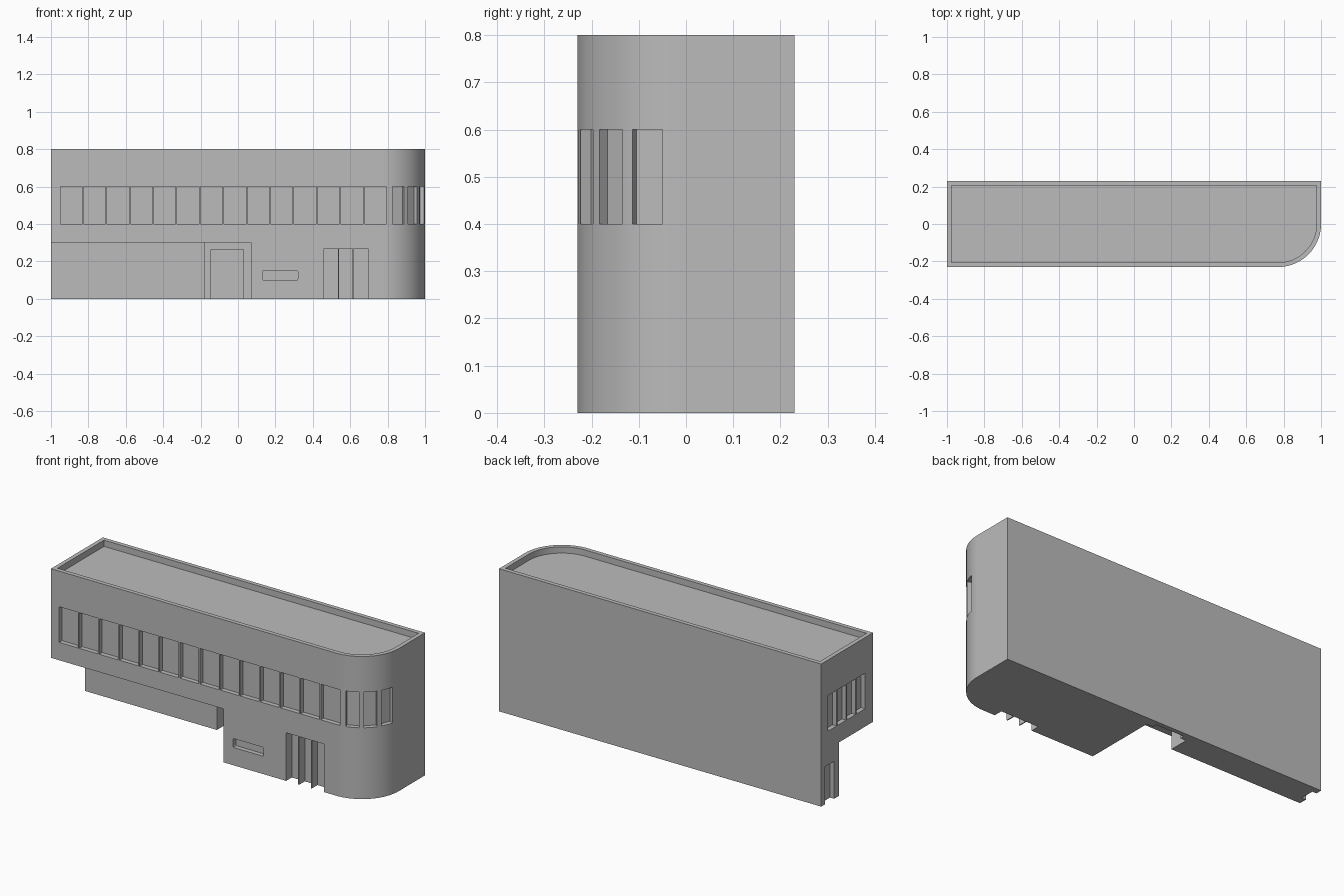
import bpy, bmesh, math
from mathutils import Matrix, Vector

cube = bpy.data.objects.get("Cube")
if cube:
    bpy.data.objects.remove(cube, do_unlink=True)

HX, HY, TOP = 1.0, 0.23, 0.8      # half length, half depth, height
WIN_Z = (0.4, 0.6)
DEPTH = 0.026                     # window reveal

mat = bpy.data.materials.new("plain grey")
mat.use_nodes = True
GREY = (0.5, 0.5, 0.5, 1)
mat.diffuse_color = GREY
mat.node_tree.nodes["Principled BSDF"].inputs["Base Color"].default_value = GREY


def make_object(name, bm):
    bmesh.ops.recalc_face_normals(bm, faces=bm.faces)
    mesh = bpy.data.meshes.new(name)
    bm.to_mesh(mesh)
    bm.free()
    mesh.materials.append(mat)
    obj = bpy.data.objects.new(name, mesh)
    bpy.context.collection.objects.link(obj)
    return obj


def prism(name, outline, z0, z1):
    bm = bmesh.new()
    face = bm.faces.new([bm.verts.new((x, y, z0)) for x, y in outline])
    new = bmesh.ops.extrude_face_region(bm, geom=[face])["geom"]
    verts = [g for g in new if isinstance(g, bmesh.types.BMVert)]
    bmesh.ops.translate(bm, verts=verts, vec=(0, 0, z1 - z0))
    return make_object(name, bm)


def rounded_outline(inset, segments=48):
    # rectangle with one large rounded corner at the front left of the building
    x, y, r = HX - inset, HY - inset, HY - inset
    arc = [(HX - HY + r * math.sin(a), -r * math.cos(a))
           for a in (math.pi / 2 * i / segments for i in range(segments + 1))]
    return [(-x, -y)] + arc + [(x, y), (-x, y)]


def add_box(bm, x, y, z, turn=None):
    lo, hi = Vector((x[0], y[0], z[0])), Vector((x[1], y[1], z[1]))
    place = Matrix.Translation((lo + hi) / 2) @ Matrix.Diagonal((*(hi - lo), 1))
    return bmesh.ops.create_cube(bm, size=1, matrix=(turn or Matrix()) @ place)["verts"]


def cut(target, cutter):
    mod = target.modifiers.new("cut", "BOOLEAN")
    mod.operation = "DIFFERENCE"
    mod.solver = "EXACT"
    mod.object = cutter
    bpy.context.view_layer.objects.active = target
    bpy.ops.object.modifier_apply(modifier=mod.name)
    bpy.data.objects.remove(cutter, do_unlink=True)


# Main body, sunken roof and undercut with its deeper entrance bay
building = prism("building", rounded_outline(0), 0, TOP)
cut(building, prism("roof_recess", rounded_outline(0.024), TOP - 0.035, TOP + 0.1))
undercut = [(-1.2, -0.4), (0.07, -0.4), (0.07, 0.18), (-0.18, 0.18), (-0.18, 0.07), (-1.2, 0.07)]
cut(building, prism("undercut", undercut, -0.1, 0.3))

openings = bmesh.new()
front = -HY - 0.05

# Long row of front windows
for i in range(14):
    x = -0.95 + 0.125 * i
    add_box(openings, (x, x + 0.117), (front, -HY + DEPTH), WIN_Z)

# Windows around the rounded corner
for i in range(3):
    angle = math.radians(22.6 + 23.2 * i)
    turn = Matrix.Translation((HX - HY, 0, 0)) @ Matrix.Rotation(angle, 4, "Z")
    add_box(openings, (-0.034, 0.034), (front, -HY + DEPTH), WIN_Z, turn)

# End wall windows and end door
for i in range(4):
    y = -0.16 + 0.084 * i
    add_box(openings, (-1.1, -HX + DEPTH), (y, y + 0.076), WIN_Z)
add_box(openings, (-1.1, -HX + DEPTH), (0.115, 0.195), (-0.1, 0.21))

# Three front doors divided by thin posts
for x0, x1 in ((0.46, 0.535), (0.541, 0.613), (0.619, 0.695)):
    add_box(openings, (x0, x1), (front, -HY + 0.05), (-0.1, 0.27))

# Entrance door at the back of the bay
add_box(openings, (-0.145, 0.03), (0.1, 0.205), (-0.1, 0.265))

# Low slot window with softened corners
slot = add_box(openings, (0.13, 0.32), (front, -HY + DEPTH), (0.1, 0.15))
edges = {e for v in slot for e in v.link_edges
         if abs(e.verts[0].co.y - e.verts[1].co.y) > 0.01}
bmesh.ops.bevel(openings, geom=list(edges), offset=0.007, segments=3,
                profile=0.5, affect="EDGES")
cut(building, make_object("openings", openings))

# Smooth curve, crisp edges
bpy.ops.object.select_all(action="DESELECT")
building.select_set(True)
bpy.context.view_layer.objects.active = building
bpy.ops.object.shade_smooth_by_angle(angle=math.radians(30))
weighted = building.modifiers.new("even shading", "WEIGHTED_NORMAL")
weighted.keep_sharp = True
